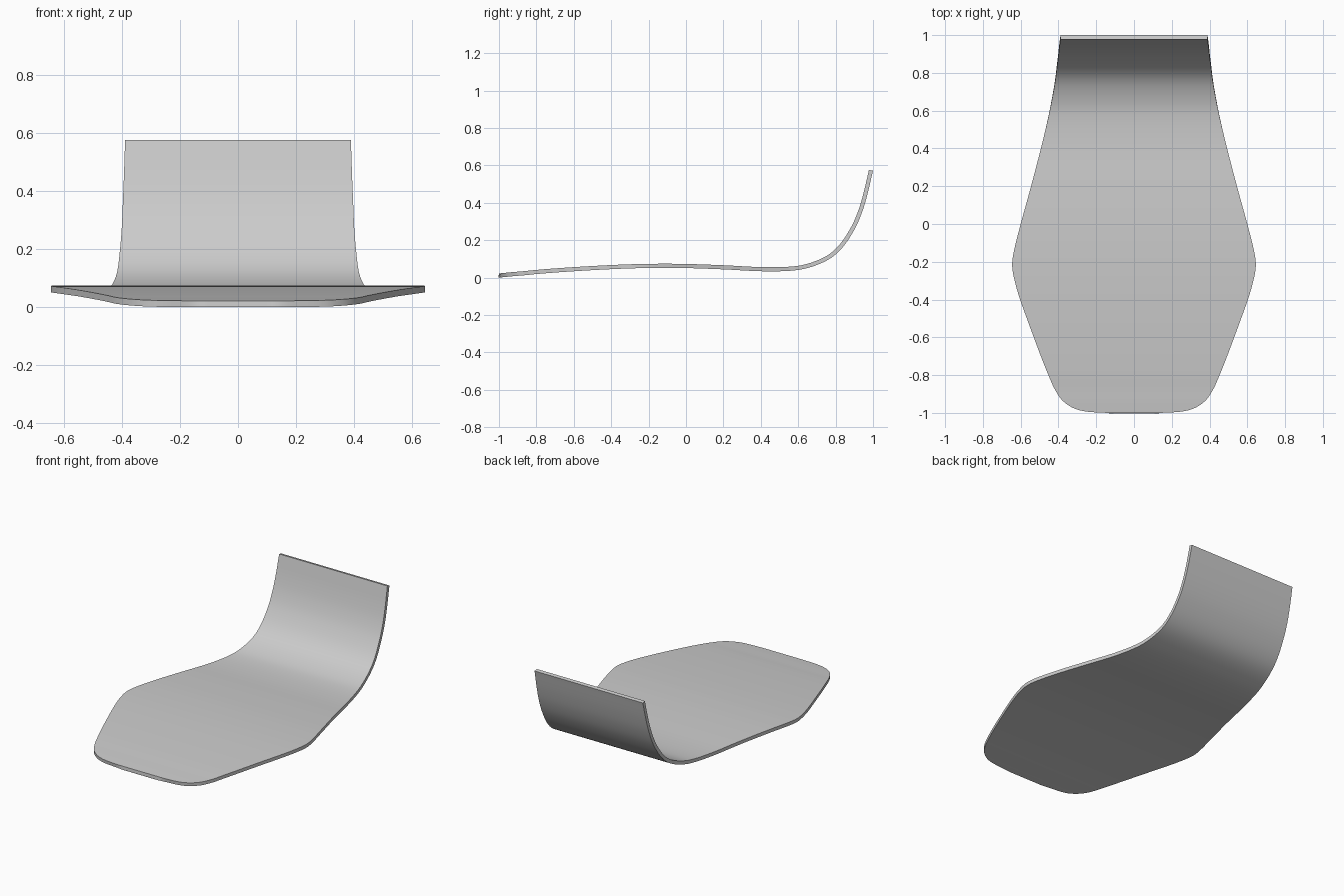
import bpy
import bmesh
import math
from mathutils import Vector

cube = bpy.data.objects.get("Cube")
if cube:
    bpy.data.objects.remove(cube, do_unlink=True)

THICKNESS = 0.022
STEPS = 5

# Stations from the front lip to the upturned back: y, top height, half width
STATIONS = [Vector(s) for s in (
    (-1.0, .022, .10), (-.998, .022, .19), (-.99, .023, .27),
    (-.97, .025, .33), (-.93, .029, .383), (-.87, .034, .422),
    (-.8, .041, .453), (-.7, .049, .493), (-.55, .059, .549),
    (-.4, .067, .603), (-.3, .071, .632), (-.22, .073, .645),
    (-.14, .074, .635), (0, .073, .6), (.2, .066, .545),
    (.4, .056, .493), (.55, .058, .457), (.65, .074, .436),
    (.75, .115, .418), (.82, .175, .409), (.88, .265, .401),
    (.92, .355, .397), (.95, .455, .393), (.978, .576, .389),
)]


def smooth_path(points, steps):
    """Pass a smooth curve through the stations."""
    ends = [2 * points[0] - points[1]] + points + [2 * points[-1] - points[-2]]
    path = []
    for a, b, c, d in zip(ends, ends[1:], ends[2:], ends[3:]):
        for i in range(steps):
            t = i / steps
            path.append(0.5 * (2 * b + (c - a) * t
                               + (2 * a - 5 * b + 4 * c - d) * t ** 2
                               + (3 * b - a - 3 * c + d) * t ** 3))
    return path + [points[-1]]


# Upper surface, a ribbon swept along the path
bm = bmesh.new()
rows = [[bm.verts.new((side * w, y, z)) for side in (-1, 1)]
        for y, z, w in smooth_path(STATIONS, STEPS)]
for near, far in zip(rows, rows[1:]):
    bm.faces.new((near[0], near[1], far[1], far[0]))
mesh = bpy.data.meshes.new("curved_seat_shell")
bm.to_mesh(mesh)
bm.free()
shell = bpy.data.objects.new("curved_seat_shell", mesh)
bpy.context.collection.objects.link(shell)

# Material
grey = bpy.data.materials.new("light_grey")
grey.use_nodes = True
colour = (0.6, 0.6, 0.6, 1)
grey.diffuse_color = colour
grey.node_tree.nodes["Principled BSDF"].inputs["Base Color"].default_value = colour
mesh.materials.append(grey)

# Sheet thickness below the surface, with crisp rims
solid = shell.modifiers.new("thickness", "SOLIDIFY")
solid.thickness = THICKNESS
solid.offset = -1
bpy.ops.object.select_all(action="DESELECT")
shell.select_set(True)
bpy.context.view_layer.objects.active = shell
bpy.ops.object.modifier_apply(modifier=solid.name)
bpy.ops.object.shade_smooth_by_angle(angle=math.radians(35))
